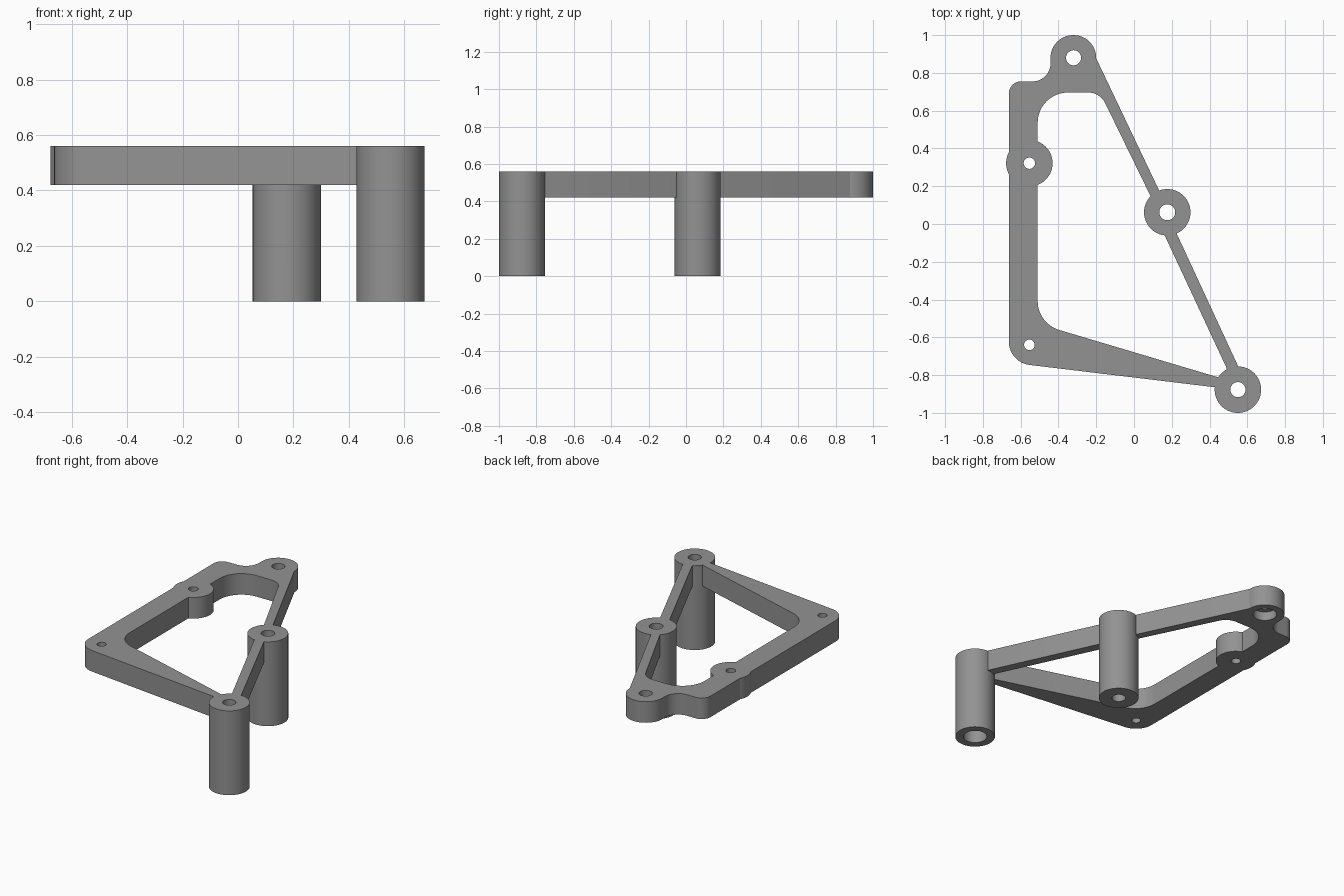
import bpy, bmesh, math
from mathutils import Vector

if "Cube" in bpy.data.objects:
    bpy.data.objects.remove(bpy.data.objects["Cube"])

TOP, BASE = 0.56, 0.42          # plate top and underside

gray = bpy.data.materials.new("plain gray")
gray.diffuse_color = (0.29, 0.29, 0.29, 1)
gray.use_nodes = True
gray.node_tree.nodes["Principled BSDF"].inputs["Base Color"].default_value = gray.diffuse_color


def rounded(corners, steps=12):
    """Closed outline from (x, y, fillet radius) corners."""
    out = []
    n = len(corners)
    for i, (x, y, r) in enumerate(corners):
        p = Vector((x, y))
        if r == 0:
            out.append(p)
            continue
        a = (Vector(corners[i - 1][:2]) - p).normalized()
        b = (Vector(corners[(i + 1) % n][:2]) - p).normalized()
        half = a.angle(b) / 2
        centre = p + (a + b).normalized() * r / math.sin(half)
        start = p + a * r / math.tan(half) - centre
        end = p + b * r / math.tan(half) - centre
        sweep = math.pi - 2 * half
        for k in range(steps + 1):
            t = k / steps
            out.append(centre + (start * math.sin((1 - t) * sweep)
                                 + end * math.sin(t * sweep)) / math.sin(sweep))
    return out


def prism(name, outline, z0, z1):
    bm = bmesh.new()
    face = bm.faces.new([bm.verts.new((p[0], p[1], z0)) for p in outline])
    side = bmesh.ops.extrude_face_region(bm, geom=[face])
    moved = [v for v in side["geom"] if isinstance(v, bmesh.types.BMVert)]
    bmesh.ops.translate(bm, verts=moved, vec=(0, 0, z1 - z0))
    bmesh.ops.recalc_face_normals(bm, faces=bm.faces)
    mesh = bpy.data.meshes.new(name)
    bm.to_mesh(mesh)
    bm.free()
    mesh.materials.append(gray)
    ob = bpy.data.objects.new(name, mesh)
    bpy.context.collection.objects.link(ob)
    return ob


def cylinder(name, x, y, r, z0, z1, n=64):
    ring = [(x + r * math.cos(2 * math.pi * k / n),
             y + r * math.sin(2 * math.pi * k / n)) for k in range(n)]
    return prism(name, ring, z0, z1)


def combine(target, tool, operation):
    mod = target.modifiers.new("combine", "BOOLEAN")
    mod.operation, mod.solver, mod.object = operation, "EXACT", tool
    bpy.context.view_layer.objects.active = target
    bpy.ops.object.modifier_apply(modifier=mod.name)
    bpy.data.objects.remove(tool)


# Plate with its upper ear, slanted strut and tapering lower arm
frame = prism("bracket_frame", rounded([
    (-0.663, 0.755, 0.065), (-0.442, 0.755, 0.095), (-0.442, 1.0, 0.12),
    (-0.2, 1.0, 0.12), (-0.2, 0.877, 0), (0.132, 0.18, 0),
    (0.222, -0.042, 0), (0.55, -0.75, 0), (0.57, -0.87, 0),
    (0.46, -0.868, 0), (-0.663, -0.733, 0.125)]), BASE, TOP)

# Large window
combine(frame, prism("window_cutter", rounded([
    (-0.51, 0.696, 0.16), (-0.18, 0.696, 0.1), (0.085, 0.153, 0),
    (0.159, -0.053, 0), (0.49, -0.762, 0), (0.5, -0.828, 0),
    (0.44, -0.81, 0), (-0.51, -0.527, 0.16)]), BASE - 0.1, TOP + 0.1), "DIFFERENCE")

# Two standing posts and the short boss on the left rail
for name, x, y, z in (("corner_post", 0.55, -0.877, 0),
                      ("middle_post", 0.176, 0.062, 0),
                      ("rail_boss", -0.554, 0.322, BASE)):
    combine(frame, cylinder(name, x, y, 0.123, z, TOP), "UNION")

# Screw holes, and wider bores from below (x, y, radius, bottom, top)
for x, y, r, z0, z1 in ((-0.32, 0.88, 0.04, -0.1, 0.7),
                        (0.55, -0.877, 0.04, -0.1, 0.7),
                        (0.176, 0.062, 0.042, -0.1, 0.7),
                        (-0.554, 0.322, 0.03, -0.1, 0.7),
                        (-0.554, -0.64, 0.028, -0.1, 0.7),
                        (-0.32, 0.88, 0.073, 0.3, 0.48),
                        (0.55, -0.877, 0.073, -0.1, 0.42)):
    combine(frame, cylinder("hole_cutter", x, y, r, z0, z1, 40), "DIFFERENCE")

# Smooth round walls, sharp rims
bpy.ops.object.select_all(action="DESELECT")
frame.select_set(True)
bpy.context.view_layer.objects.active = frame
bpy.ops.object.shade_smooth_by_angle(angle=math.radians(25))
